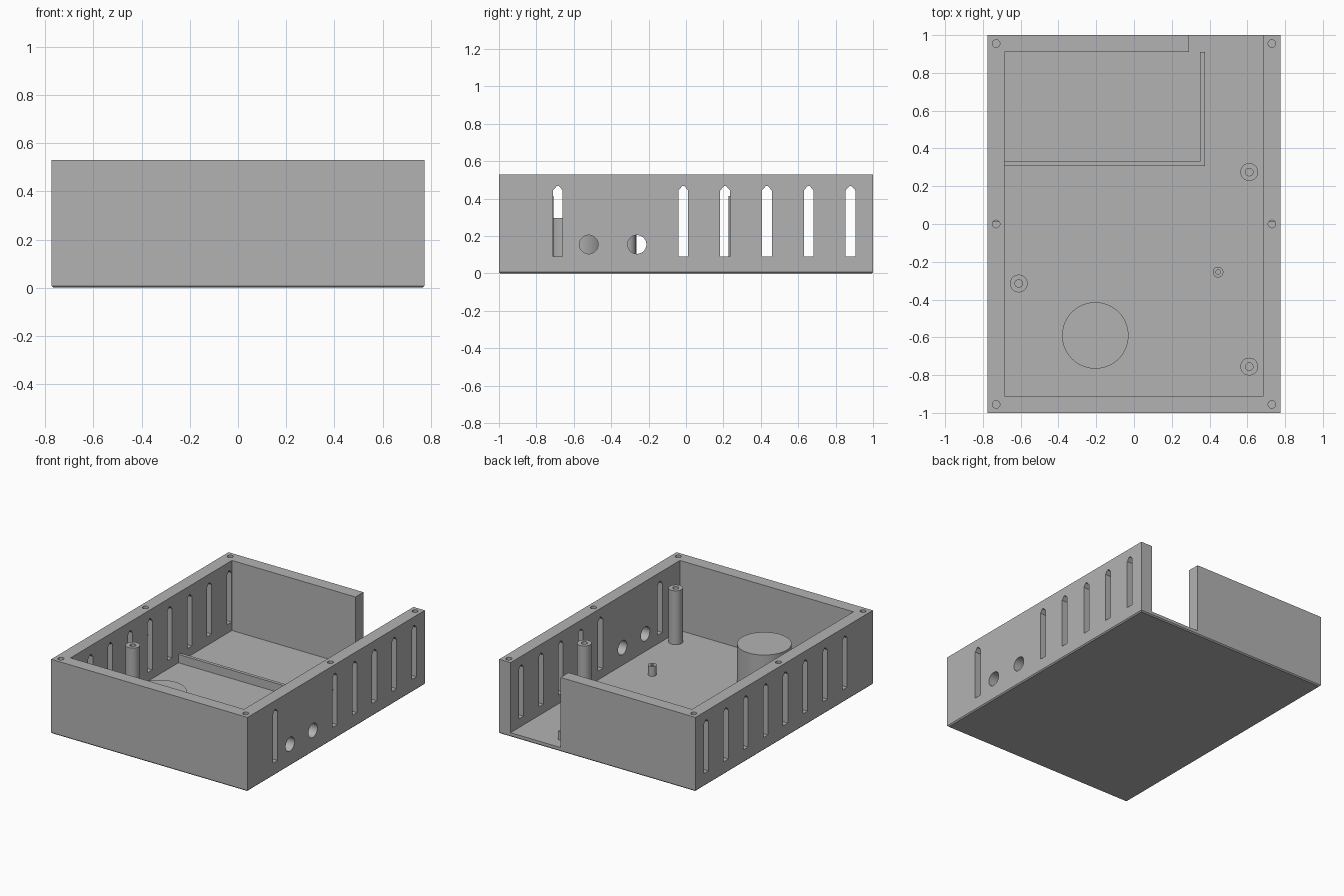
import bpy
import bmesh
import math
from mathutils import Matrix, Vector

if "Cube" in bpy.data.objects:
    bpy.data.objects.remove(bpy.data.objects["Cube"], do_unlink=True)

HALF_X, HALF_Y, HEIGHT = 0.775, 1.0, 0.53
WALL, FLOOR = 0.09, 0.03
IN_X, IN_Y = HALF_X - WALL, HALF_Y - WALL

grey = bpy.data.materials.new("plain grey")
grey.use_nodes = True
colour = (0.45, 0.45, 0.45, 1)
grey.diffuse_color = colour
grey.node_tree.nodes["Principled BSDF"].inputs["Base Color"].default_value = colour


def finish(name, bm):
    bmesh.ops.recalc_face_normals(bm, faces=bm.faces)
    mesh = bpy.data.meshes.new(name)
    bm.to_mesh(mesh)
    bm.free()
    mesh.materials.append(grey)
    obj = bpy.data.objects.new(name, mesh)
    bpy.context.collection.objects.link(obj)
    return obj


def smooth(obj):
    bpy.ops.object.select_all(action="DESELECT")
    obj.select_set(True)
    bpy.context.view_layer.objects.active = obj
    bpy.ops.object.shade_smooth_by_angle(angle=math.radians(30))


def box(name, low, high):
    bm = bmesh.new()
    low, high = Vector(low), Vector(high)
    bmesh.ops.create_cube(bm, size=1, matrix=Matrix.Translation((low + high) / 2)
                          @ Matrix.Diagonal((*(high - low), 1)))
    return finish(name, bm)


def rod(name, centre, radius, length, axis="Z"):
    bm = bmesh.new()
    turn = Matrix.Rotation(math.pi / 2, 4, "Y") if axis == "X" else Matrix()
    bmesh.ops.create_cone(bm, cap_ends=True, segments=48, radius1=radius, radius2=radius,
                          depth=length, matrix=Matrix.Translation(centre) @ turn)
    return finish(name, bm)


def slot(side, y):
    """Upright slot with a peaked top, pushed through one side wall."""
    w = 0.026
    outline = [(-w, 0.092), (w, 0.092), (w, 0.444), (0.005, 0.468), (-0.005, 0.468), (-w, 0.444)]
    bm = bmesh.new()
    start = side * (HALF_X - WALL / 2) - 0.08
    face = bm.faces.new([bm.verts.new((start, y + a, z)) for a, z in outline])
    moved = bmesh.ops.extrude_face_region(bm, geom=[face])["geom"]
    bmesh.ops.translate(bm, vec=(0.16, 0, 0),
                        verts=[v for v in moved if isinstance(v, bmesh.types.BMVert)])
    return finish("slot_cutter", bm)


def cut(target, cutter):
    mod = target.modifiers.new("cut", "BOOLEAN")
    mod.operation, mod.solver, mod.object = "DIFFERENCE", "EXACT", cutter
    bpy.context.view_layer.objects.active = target
    bpy.ops.object.modifier_apply(modifier=mod.name)
    bpy.data.objects.remove(cutter, do_unlink=True)


# Case block with a fine chamfer round the underside
case = box("case", (-HALF_X, -HALF_Y, 0), (HALF_X, HALF_Y, HEIGHT))
bm = bmesh.new()
bm.from_mesh(case.data)
rim = [e for e in bm.edges if all(v.co.z < 0.01 for v in e.verts)]
bmesh.ops.bevel(bm, geom=rim, offset=0.008, segments=1, affect="EDGES")
bm.to_mesh(case.data)
bm.free()

# Inner cavity and the opening in the back wall
cut(case, box("cavity_cutter", (-IN_X, -IN_Y, FLOOR), (IN_X, IN_Y, 1)))
cut(case, box("opening_cutter", (0.29, 0.8, FLOOR), (IN_X, 1.2, 1)))

# Vent slots: eight on the right-hand row, two left out for the cable holes
cable_slots = (1, 2)
for i in range(8):
    y = -0.685 + i * 0.2235
    cut(case, slot(-1, y))
    if i not in cable_slots:
        cut(case, slot(1, y))

# Round cable holes
for y in (-0.52, -0.262):
    cut(case, rod("cable_cutter", (HALF_X - WALL / 2, y, 0.155), 0.05, 0.2, "X"))

# Screw holes in the top of the walls
for x in (-0.73, 0.73):
    for y in (-0.955, 0, 0.955):
        cut(case, rod("screw_cutter", (x, y, HEIGHT), 0.02, 0.4))
smooth(case)


def post(name, x, y, radius, bore, top, depth):
    """Round post with a blind screw hole, spun from a profile."""
    profile = [(radius, FLOOR - 0.01), (radius, top), (bore, top), (bore, top - depth), (0, top - depth)]
    bm = bmesh.new()
    verts = [bm.verts.new((r, 0, z)) for r, z in profile]
    edges = [bm.edges.new(pair) for pair in zip(verts, verts[1:])]
    bmesh.ops.spin(bm, geom=verts + edges, cent=(0, 0, 0), axis=(0, 0, 1),
                   angle=math.tau, steps=40)
    bmesh.ops.remove_doubles(bm, verts=bm.verts, dist=0.0001)
    obj = finish(name, bm)
    obj.location = (x, y, 0)
    smooth(obj)


# Mounting posts
post("back_post", 0.61, 0.275, 0.047, 0.02, 0.414, 0.2)
post("front_post", 0.61, -0.755, 0.047, 0.02, 0.414, 0.2)
post("side_post", -0.61, -0.315, 0.047, 0.02, 0.414, 0.2)
post("short_post", 0.445, -0.255, 0.028, 0.012, 0.1, 0.06)

# Large round pedestal
top = 0.297
smooth(rod("pedestal", (-0.205, -0.59, (FLOOR + top) / 2), 0.176, top - FLOOR))

# Low L-shaped rail on the floor
box("long_rail", (-IN_X, 0.306, FLOOR), (0.375, 0.33, 0.09))
box("short_rail", (0.35, 0.33, FLOOR), (0.375, IN_Y, 0.09))
